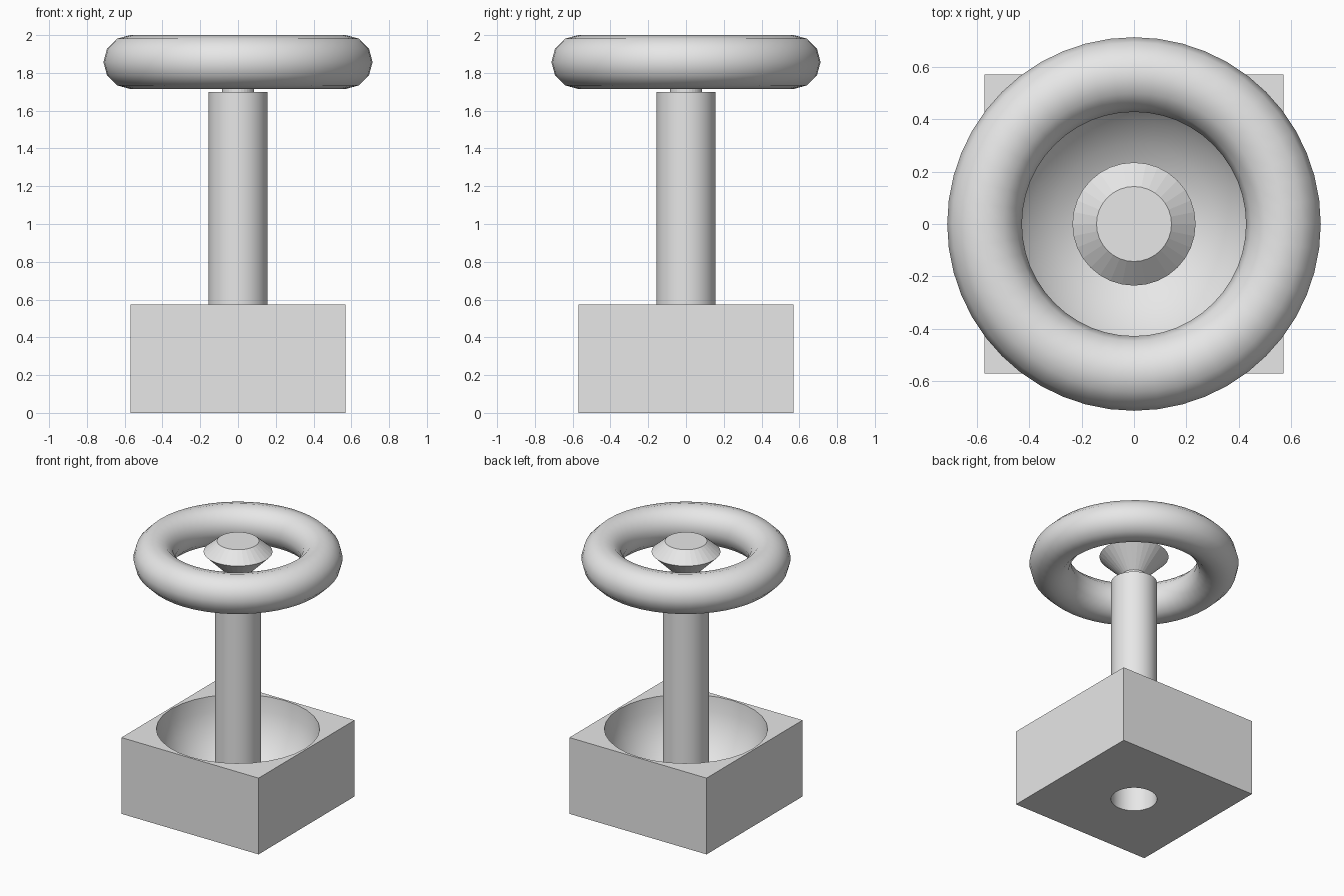
import bpy, bmesh, math

if "Cube" in bpy.data.objects:
    bpy.data.objects.remove(bpy.data.objects["Cube"])

N = 32
grey = bpy.data.materials.new("light grey")
grey.diffuse_color = (0.8, 0.8, 0.8, 1)
grey.use_nodes = True
grey.node_tree.nodes["Principled BSDF"].inputs["Base Color"].default_value = grey.diffuse_color


def circle(r, z, n=N):
    return [(r * math.cos(2 * math.pi * i / n), r * math.sin(2 * math.pi * i / n), z)
            for i in range(n)]


def square(h, z):
    # square loop sampled at the same angles as the circles
    pts = []
    for x, y, _ in circle(1, 0):
        k = h / max(abs(x), abs(y))
        pts.append((x * k, y * k, z))
    return pts


def loft(name, loops, wrap=False, cap_start=False, cap_end=False, smooth=True):
    bm = bmesh.new()
    rings = [[bm.verts.new(p) for p in loop] for loop in loops]
    n = len(rings[0])
    pairs = list(zip(rings, rings[1:]))
    if wrap:
        pairs.append((rings[-1], rings[0]))
    for a, b in pairs:
        for i in range(n):
            j = (i + 1) % n
            bm.faces.new((a[i], a[j], b[j], b[i]))
    if cap_start:
        bm.faces.new(rings[0][::-1])
    if cap_end:
        bm.faces.new(rings[-1])
    bmesh.ops.recalc_face_normals(bm, faces=bm.faces)
    for f in bm.faces:
        f.smooth = smooth
    me = bpy.data.meshes.new(name)
    bm.to_mesh(me)
    bm.free()
    if smooth:
        me.set_sharp_from_angle(angle=math.radians(35))
    me.materials.append(grey)
    ob = bpy.data.objects.new(name, me)
    bpy.context.collection.objects.link(ob)
    return ob


BOX, TOP = 0.57, 0.573          # half width and height of the base
BOWL, STEM = 0.556, 0.157       # radii
floor = TOP - math.sqrt(BOWL ** 2 - STEM ** 2)

# Square base with a round bowl and a small hole through the bottom
bowl = []
for k in range(8, 1, -1):
    a = k * math.pi / 16
    bowl.append(circle(BOWL * math.sin(a), TOP - BOWL * math.cos(a)))
loft("base", [circle(STEM, 0), square(BOX, 0), square(BOX, TOP)]
     + bowl + [circle(STEM, floor)], wrap=True)

# Hollow stem, open at the bottom
loft("stem", [circle(STEM, floor), circle(STEM, 1.70)], cap_end=True)

# Faceted knob on top of the stem
loft("knob", [circle(0.085, 1.70), circle(0.085, 1.755),
              circle(0.235, 1.905), circle(0.143, 1.985)],
     cap_start=True, cap_end=True, smooth=False)

# Floating ring
R, r = 0.57, 0.1425
loft("ring", [circle(R + r * math.cos(t * math.pi / 6),
                     2 - r + r * math.sin(t * math.pi / 6), 48)
              for t in range(12)], wrap=True)
